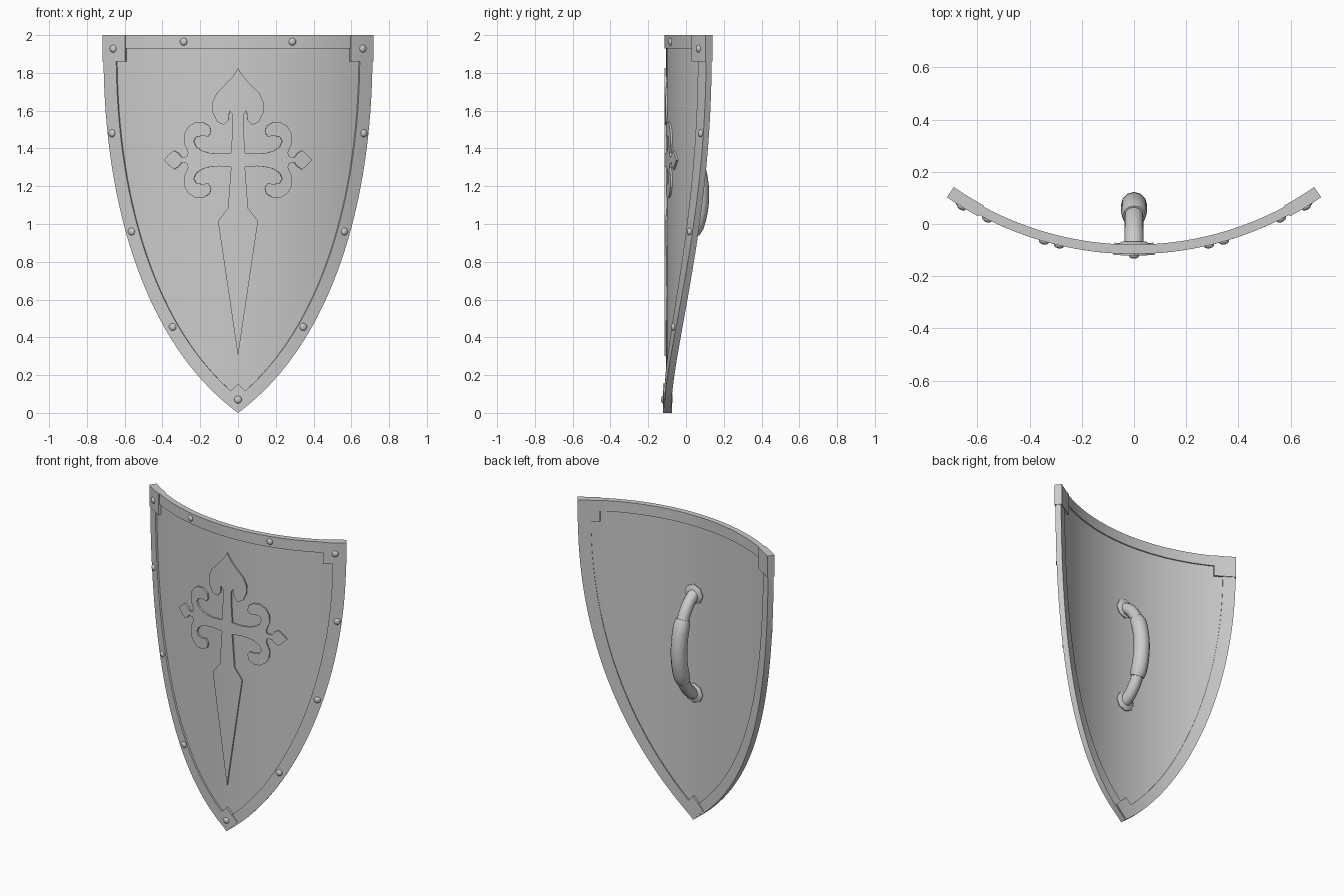
import bpy, bmesh, math
from mathutils import Vector
from mathutils.geometry import interpolate_bezier

cube = bpy.data.objects.get("Cube")
if cube:
    bpy.data.objects.remove(cube)

R = 1.256           # radius of the bowed front
CY = R - 0.115      # y of the bow's axis

steel = bpy.data.materials.new("steel grey")
steel.use_nodes = True
GREY = (0.6, 0.6, 0.6, 1)
steel.diffuse_color = GREY
steel.node_tree.nodes["Principled BSDF"].inputs["Base Color"].default_value = GREY


def bow(x, z, d):
    """Flat front position plus height above the front -> bowed position."""
    a = math.asin(x / R)
    return Vector(((R + d) * math.sin(a), CY - (R + d) * math.cos(a), z))


def finish(name, bm, angle=35):
    bmesh.ops.recalc_face_normals(bm, faces=bm.faces)
    mesh = bpy.data.meshes.new(name)
    bm.to_mesh(mesh)
    bm.free()
    mesh.materials.append(steel)
    ob = bpy.data.objects.new(name, mesh)
    bpy.context.collection.objects.link(ob)
    bpy.ops.object.select_all(action='DESELECT')
    ob.select_set(True)
    bpy.context.view_layer.objects.active = ob
    bpy.ops.object.shade_smooth_by_angle(angle=math.radians(angle))
    return ob


def plate(name, polys, back, front):
    """Bowed plate from flat (x, z) polygons, between two heights."""
    bm = bmesh.new()
    for poly in polys:
        bm.faces.new([bm.verts.new((x, 0, z)) for x, z in poly])
    bmesh.ops.remove_doubles(bm, verts=bm.verts, dist=1e-5)
    bmesh.ops.triangulate(bm, faces=bm.faces)
    for i in range(-17, 18):
        bmesh.ops.bisect_plane(bm, geom=bm.verts[:] + bm.edges[:] + bm.faces[:],
                               plane_co=(i * 0.04, 0, 0), plane_no=(1, 0, 0))
    low = bm.verts[:]
    ext = bmesh.ops.extrude_face_region(bm, geom=bm.faces[:], use_keep_orig=True)
    high = [v for v in ext["geom"] if isinstance(v, bmesh.types.BMVert)]
    for verts, d in ((low, back), (high, front)):
        for v in verts:
            v.co = bow(v.co.x, v.co.z, d)
    return finish(name, bm)


def mirrored(half):
    """Close a right-hand outline with its mirror image."""
    return half + [(-x, z) for x, z in reversed(half) if x > 1e-4]


# Rim and field: the outline is a curve from the tip to the top corner
curve = [Vector(p) for p in interpolate_bezier((0, 0), (0.49, 0.36), (0.712, 1.1), (0.712, 1.9), 40)]
curve.append(Vector((0.712, 2)))
inner = [(0, 0.085)]
for i in range(1, len(curve)):
    t = (curve[min(i + 1, len(curve) - 1)] - curve[i - 1]).normalized()
    p = curve[i] + Vector((-t.y, t.x)) * 0.067
    inner.append((max(p.x, 0.0002 * i), min(max(p.y, 0.085), 1.93)))
outer = mirrored([tuple(p) for p in curve])
inner = mirrored(inner)
n = len(outer)
ring = [[outer[i], outer[(i + 1) % n], inner[(i + 1) % n], inner[i]] for i in range(n)]
plate("rim", ring, -0.036, 0)
plate("field", [inner], -0.028, -0.01)

# Corner plates wrap both faces of the rim
for side, s in (("left", 1), ("right", -1)):
    plate(side + "_corner_plate",
          [[(s * x, z) for x, z in ((0.595, 1.86), (0.714, 1.86), (0.714, 2), (0.595, 2))]], -0.041, 0.006)
plate("tip_plate", [[(0, 0), (0.078, 0.078), (0, 0.155), (-0.078, 0.078)]], -0.041, 0.006)

# Raised cross emblem: blade, shoulder, arm with curled lobes and bud, spade head
lobe = [(0.037, 0.037), (0.1, 0.033), (0.15, 0.037), (0.19, 0.048), (0.222, 0.07),
        (0.235, 0.1), (0.222, 0.122), (0.19, 0.128), (0.16, 0.124), (0.143, 0.145),
        (0.15, 0.178), (0.185, 0.2), (0.225, 0.2), (0.262, 0.178), (0.284, 0.14),
        (0.286, 0.09), (0.265, 0.04), (0.27, 0.018), (0.3, 0.014), (0.315, 0.035),
        (0.34, 0.05), (0.365, 0.03)]
ARM = 1.339
emblem = [(0, 0.3), (0.106, 1.015), (0.053, 1.085)]
emblem += [(x, ARM - h) for x, h in lobe] + [(0.393, ARM)]
emblem += [(x, ARM + h) for x, h in reversed(lobe)]
emblem += [(0.028, 1.53), (0.03, 1.58), (0.045, 1.6), (0.05, 1.55), (0.075, 1.525),
           (0.11, 1.54), (0.135, 1.59), (0.137, 1.64), (0.115, 1.69), (0.06, 1.745),
           (0.025, 1.785), (0, 1.825)]
plate("cross_emblem", [mirrored(emblem)], -0.015, 0)


# Domed rivets
def rivet(name, x, z, d):
    bm = bmesh.new()
    bmesh.ops.create_uvsphere(bm, u_segments=12, v_segments=8, radius=0.02)
    bmesh.ops.scale(bm, vec=(1, 0.6, 1), verts=bm.verts)
    bmesh.ops.bisect_plane(bm, geom=bm.verts[:] + bm.edges[:] + bm.faces[:],
                           plane_co=(0, 0.003, 0), plane_no=(0, 1, 0), clear_outer=True)
    ob = finish(name, bm, 60)
    ob.location = bow(x, z, d)
    ob.rotation_euler.z = math.asin(x / R)


for side, s in (("left", 1), ("right", -1)):
    rivet(side + "_corner_rivet", s * 0.658, 1.928, 0.006)
    for i, (x, z) in enumerate(((0.288, 1.965), (0.667, 1.48), (0.564, 0.96), (0.346, 0.455))):
        rivet(f"{side}_rim_rivet_{i + 1}", s * x, z, 0)
rivet("tip_rivet", 0, 0.07, 0.006)


# Handle: a bowed bar with a thicker grip and two base flanges
def tube(name, path, radii, sides=12):
    bm = bmesh.new()
    rings = []
    for i, p in enumerate(path):
        t = (path[min(i + 1, len(path) - 1)] - path[max(i - 1, 0)]).normalized()
        side = Vector((1, 0, 0))
        up = t.cross(side)
        rings.append([bm.verts.new(p + radii[i] * (side * math.cos(a) + up * math.sin(a)))
                      for a in (math.tau * k / sides for k in range(sides))])
    for a, b in zip(rings, rings[1:]):
        for k in range(sides):
            m = (k + 1) % sides
            bm.faces.new((a[k], a[m], b[m], b[k]))
    bm.faces.new(rings[0])
    bm.faces.new(rings[-1])
    return finish(name, bm, 50)


MID = 1.155
half = interpolate_bezier((0, -0.085, -0.325), (0, -0.01, -0.3), (0, 0.073, -0.17), (0, 0.073, 0), 12)
path = [p + Vector((0, 0, MID)) for p in half]
path += [Vector((0, p.y, 2 * MID - p.z)) for p in reversed(path[:-1])]
tube("handle_bar", path, [0.037] * len(path))
grip = [p for p in path if abs(p.z - MID) < 0.215]
tube("handle_grip", grip, [0.043] + [0.05] * (len(grip) - 2) + [0.043])
for name, z in (("upper_flange", MID + 0.325), ("lower_flange", MID - 0.325)):
    tube(name, [Vector((0, y, z)) for y in (-0.095, -0.08, -0.068)], [0.065, 0.065, 0.048], 8)
